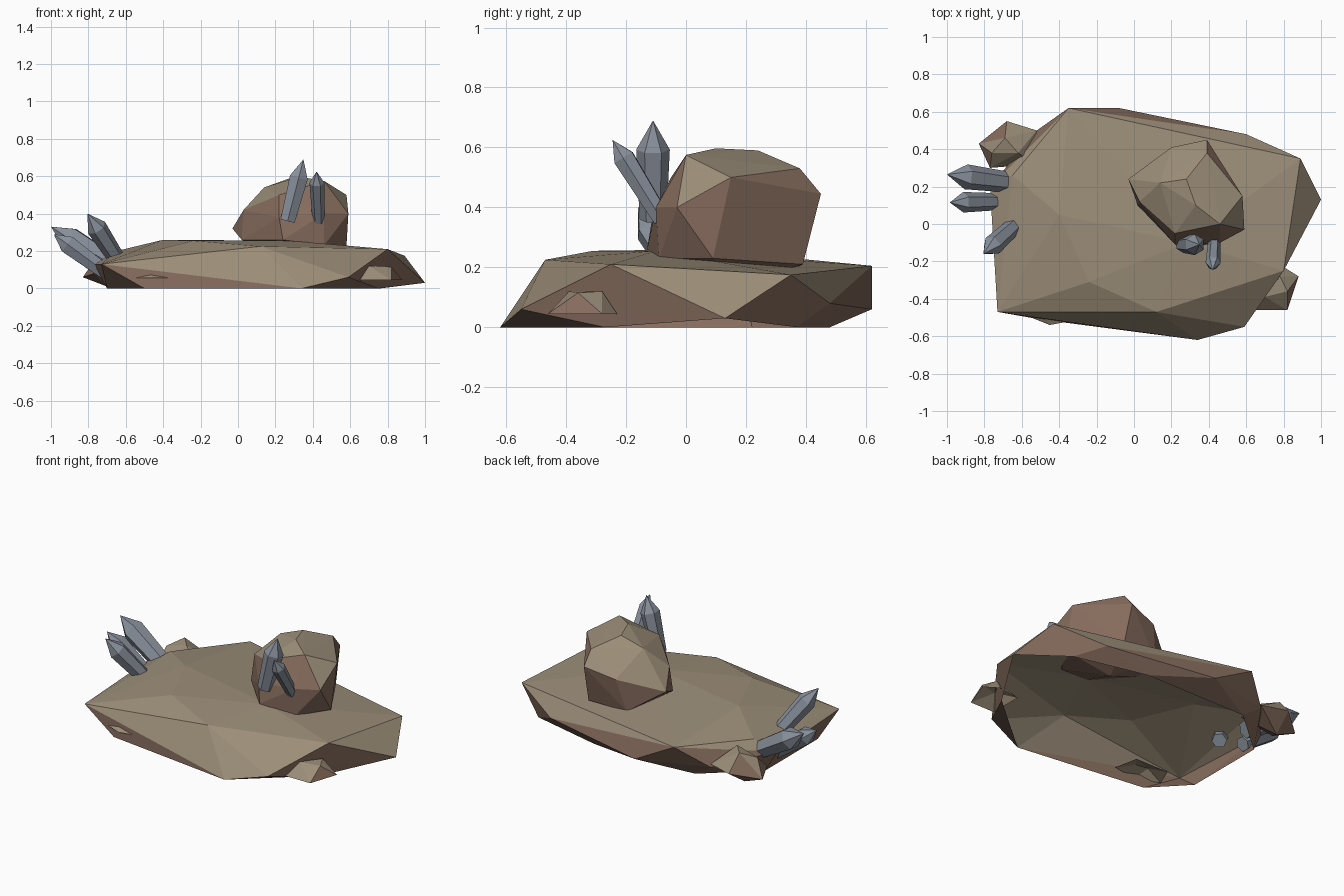
import bpy, bmesh, math
from mathutils import Vector


def material(name, color):
    m = bpy.data.materials.new(name)
    m.diffuse_color = (*color, 1)
    return m


TAN = material("tan_stone", (0.33, 0.27, 0.19))
BROWN = material("brown_stone", (0.24, 0.15, 0.11))
CRYSTAL = material("blue_grey_crystal", (0.25, 0.28, 0.33))


def rock(name, points, open_bottom=False):
    """Faceted stone: hull of a few corner points, paler where it faces up."""
    bm = bmesh.new()
    for p in points:
        bm.verts.new(p)
    res = bmesh.ops.convex_hull(bm, input=bm.verts[:])
    loose = [v for v in bm.verts if not v.link_faces]
    bmesh.ops.delete(bm, geom=loose, context='VERTS')
    bmesh.ops.recalc_face_normals(bm, faces=bm.faces[:])
    bm.normal_update()
    if open_bottom:
        down = [f for f in bm.faces if f.normal.z < -0.97]
        bmesh.ops.delete(bm, geom=down, context='FACES')
    for f in bm.faces:
        f.material_index = 0 if f.normal.z > 0.5 else 1
    me = bpy.data.meshes.new(name)
    bm.to_mesh(me)
    bm.free()
    me.materials.append(TAN)
    me.materials.append(BROWN)
    ob = bpy.data.objects.new(name, me)
    bpy.context.collection.objects.link(ob)
    return ob


def crystal(name, base, tip, r, point=0.09):
    """Six-sided prism ending in a pyramid, running from base to tip."""
    base, tip = Vector(base), Vector(tip)
    axis = tip - base
    length = axis.length
    bm = bmesh.new()
    rings = []
    for z, s in ((0, 0.8), (length - point, 1.0)):
        rings.append([bm.verts.new((r * s * math.cos(i * math.pi / 3),
                                    r * s * math.sin(i * math.pi / 3), z))
                      for i in range(6)])
    top = bm.verts.new((0, 0, length))
    bm.faces.new(rings[0][::-1])
    for i in range(6):
        j = (i + 1) % 6
        bm.faces.new((rings[0][i], rings[0][j], rings[1][j], rings[1][i]))
        bm.faces.new((rings[1][i], rings[1][j], top))
    me = bpy.data.meshes.new(name)
    bm.to_mesh(me)
    bm.free()
    me.materials.append(CRYSTAL)
    ob = bpy.data.objects.new(name, me)
    ob.location = base
    ob.rotation_euler = axis.to_track_quat('Z', 'Y').to_euler()
    bpy.context.collection.objects.link(ob)


# Wide ground slab, hollow underneath
rock("ground_slab", [
    (-0.70, -0.30, 0), (-0.50, -0.51, 0), (0.34, -0.62, 0), (0.75, -0.27, 0),
    (0.76, 0.37, 0), (0.30, 0.48, 0), (-0.40, 0.48, 0), (-0.70, 0.22, 0),
    (-0.73, -0.47, 0.13), (0.59, -0.55, 0.06), (1.00, 0.13, 0.03),
    (0.60, 0.48, 0.08), (-0.08, 0.62, 0.06), (-0.52, 0.50, 0.08),
    (-0.77, 0.20, 0.13), (0.12, -0.47, 0.225), (0.80, -0.25, 0.21),
    (0.89, 0.35, 0.175), (-0.35, 0.62, 0.205), (-0.65, 0.26, 0.20),
    (-0.24, -0.31, 0.255), (0.28, -0.10, 0.255), (-0.40, 0.05, 0.26),
], open_bottom=True)

# Boulder sunk into the slab
rock("boulder", [
    (-0.03, 0.24, 0.32), (0.03, 0.12, 0.42), (0.02, 0.10, 0.26),
    (0.14, 0.22, 0.54), (0.22, -0.05, 0.50), (0.28, 0.24, 0.59),
    (0.33, 0.10, 0.597), (0.46, 0.00, 0.575), (0.39, 0.38, 0.53),
    (0.39, 0.45, 0.445), (0.20, 0.41, 0.40), (0.58, 0.15, 0.50),
    (0.59, -0.03, 0.40), (0.46, -0.10, 0.40), (0.22, -0.11, 0.38),
    (0.24, -0.13, 0.26), (0.46, -0.09, 0.23), (0.58, 0.09, 0.23),
    (0.40, 0.39, 0.21), (0.15, 0.37, 0.20), (0.30, 0.15, 0.14),
])

# Small stones around the rim
rock("back_left_stone", [
    (-0.83, 0.43, 0.06), (-0.68, 0.55, 0.10), (-0.52, 0.50, 0.10),
    (-0.52, 0.32, 0.10), (-0.77, 0.30, 0.08), (-0.69, 0.46, 0.20),
    (-0.62, 0.38, 0.20), (-0.76, 0.38, 0.16), (-0.70, 0.42, 0.01),
])
rock("right_stone", [
    (0.65, -0.46, 0.045), (0.82, -0.46, 0.045), (0.88, -0.28, 0.045),
    (0.80, -0.23, 0.045), (0.65, -0.25, 0.045), (0.70, -0.39, 0.12),
    (0.82, -0.36, 0.115), (0.78, -0.28, 0.12),
], open_bottom=True)
rock("front_stone", [
    (-0.60, -0.48, 0.055), (-0.45, -0.54, 0.055), (-0.29, -0.51, 0.055),
    (-0.32, -0.36, 0.055), (-0.55, -0.36, 0.055), (-0.49, -0.46, 0.10),
    (-0.40, -0.46, 0.09),
], open_bottom=True)

# Crystals: base, tip, radius, point length
for name, *args in (
    ("boulder_crystal_large", (0.265, -0.11, 0.36), (0.35, -0.11, 0.69), 0.056, 0.10),
    ("boulder_crystal_small", (0.43, -0.08, 0.36), (0.42, -0.245, 0.625), 0.04, 0.07),
    ("rim_crystal_back", (-0.64, 0.22, 0.11), (-1.0, 0.265, 0.33), 0.067, 0.12),
    ("rim_crystal_middle", (-0.70, 0.12, 0.08), (-0.985, 0.115, 0.29), 0.055, 0.09),
    ("rim_crystal_front", (-0.63, 0.00, 0.13), (-0.805, -0.16, 0.40), 0.055, 0.10),
):
    crystal(name, *args)
